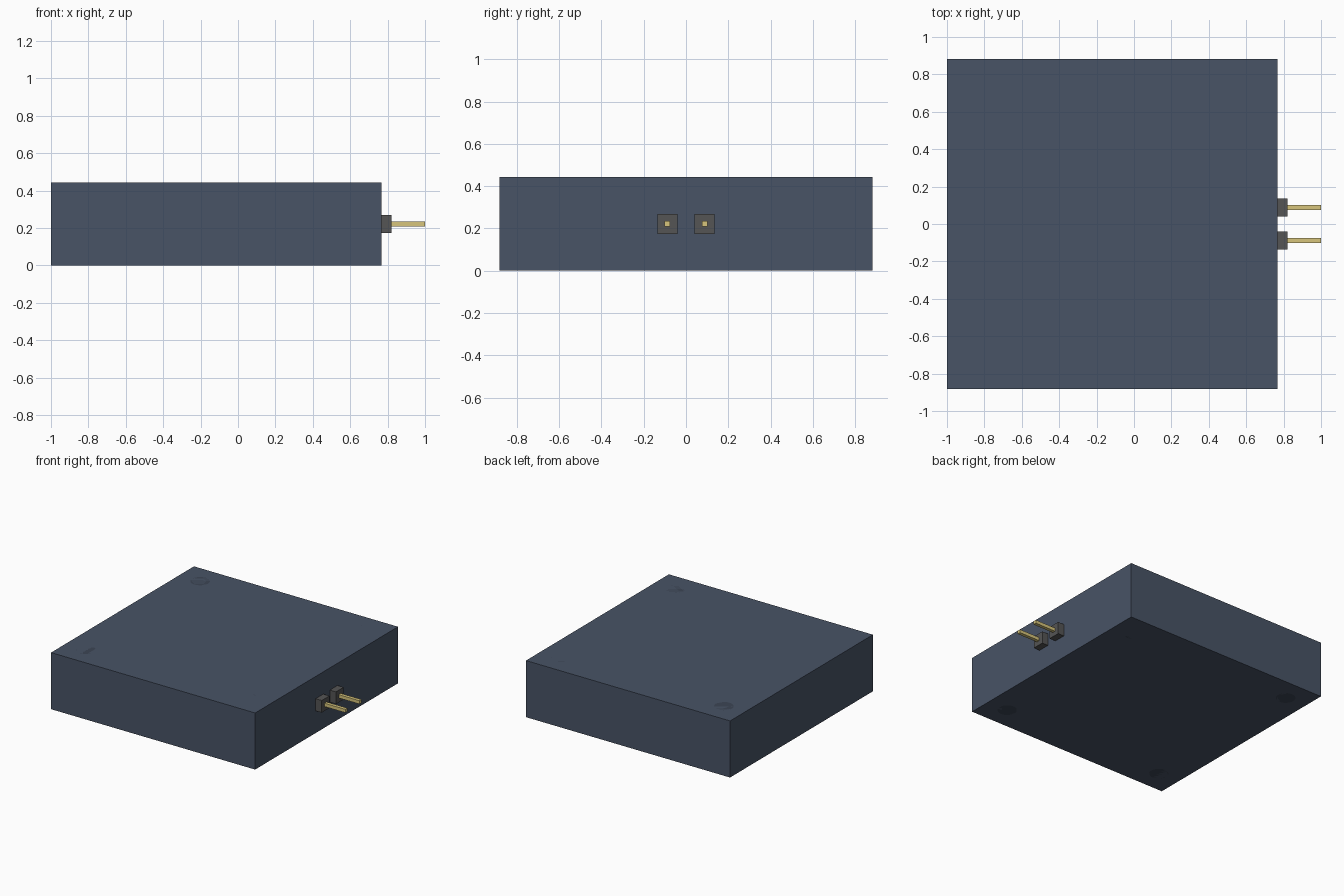
import bpy, bmesh
from mathutils import Matrix

if "Cube" in bpy.data.objects:
    bpy.data.objects.remove(bpy.data.objects["Cube"])

def material(name, rgb):
    m = bpy.data.materials.new(name)
    m.diffuse_color = (*rgb, 1)
    m.use_nodes = True
    m.node_tree.nodes["Principled BSDF"].inputs["Base Color"].default_value = m.diffuse_color
    return m

CASE = material("slate", (0.065, 0.087, 0.133))
DARK = material("dark_slate", (0.045, 0.06, 0.09))
PLASTIC = material("dark_plastic", (0.09, 0.09, 0.09))
BRASS = material("brass", (0.68, 0.56, 0.2))

def finish(bm, name, mat):
    me = bpy.data.meshes.new(name)
    bm.to_mesh(me)
    bm.free()
    me.materials.append(mat)
    ob = bpy.data.objects.new(name, me)
    bpy.context.collection.objects.link(ob)
    return ob

def box(name, x0, x1, y, w, z0, z1, mat):
    bm = bmesh.new()
    bmesh.ops.create_cube(bm, size=1, matrix=Matrix.Translation(((x0 + x1) / 2, y, (z0 + z1) / 2))
                          @ Matrix.Diagonal((x1 - x0, w, z1 - z0, 1)))
    return finish(bm, name, mat)

def post(name, x, y, r, mat):
    bm = bmesh.new()
    bmesh.ops.create_cone(bm, cap_ends=True, segments=24, radius1=r, radius2=r, depth=H,
                          matrix=Matrix.Translation((x, y, H / 2)))
    return finish(bm, name, mat)

H = 0.443             # case height
X0, X1 = -1.0, 0.767  # case ends
W = X1 - X0
CX, CZ = (X0 + X1) / 2, H / 2

# Square case
box("case", X0, X1, 0, W, 0, H, CASE)

# Screw posts, flush with the top and bottom of the case
for sx in (-1, 1):
    for sy in (-1, 1):
        post("screw_post", CX + sx * 0.705, sy * 0.705, 0.07, DARK)

# Two terminals: plastic collar and square brass pin
for side in (-1, 1):
    y = side * 0.088
    box("terminal_collar", X1, 0.82, y, 0.095, CZ - 0.0475, CZ + 0.0475, PLASTIC)
    box("terminal_pin", X1, 1.0, y, 0.026, CZ - 0.013, CZ + 0.013, BRASS)
